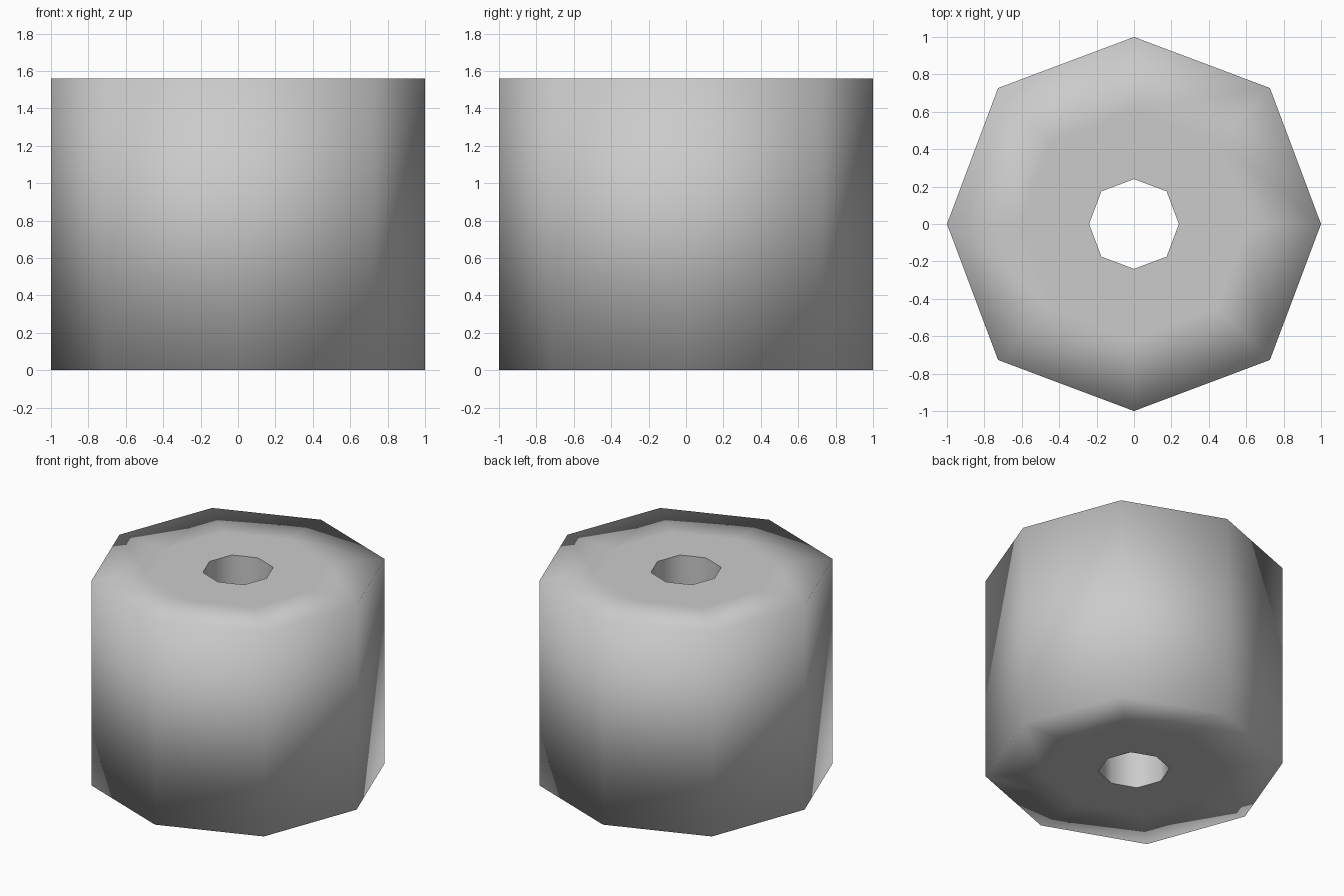
import bpy, bmesh, math

if "Cube" in bpy.data.objects:
    bpy.data.objects.remove(bpy.data.objects["Cube"])

HEIGHT = 1.56
SIDES = 8


def ring(bm, radius, z):
    # Octagon whose diagonal corners sit slightly further out
    verts = []
    for i in range(SIDES):
        r = radius * (1.028 if i % 2 else 1.0)
        a = i * math.tau / SIDES
        verts.append(bm.verts.new((r * math.cos(a), r * math.sin(a), z)))
    return verts


# Octagonal bead: closed profile (radius, height) swept around the axis
profile = [(1.0, 0), (1.0, HEIGHT), (0.61, HEIGHT),
           (0.24, HEIGHT), (0.24, 0), (0.61, 0)]
bm = bmesh.new()
rings = [ring(bm, r, z) for r, z in profile]
for k, lower in enumerate(rings):
    upper = rings[(k + 1) % len(rings)]
    for i in range(SIDES):
        j = (i + 1) % SIDES
        face = bm.faces.new((lower[i], lower[j], upper[j], upper[i]))
        face.smooth = True
bmesh.ops.recalc_face_normals(bm, faces=bm.faces)

# Crisp hole rims; the outer rim stays smooth
for k in (3, 4):
    for i in range(SIDES):
        edge = bm.edges.get((rings[k][i], rings[k][(i + 1) % SIDES]))
        edge.smooth = False

mesh = bpy.data.meshes.new("octagonal_bead")
bm.to_mesh(mesh)
bm.free()
bead = bpy.data.objects.new("octagonal_bead", mesh)
bpy.context.collection.objects.link(bead)
